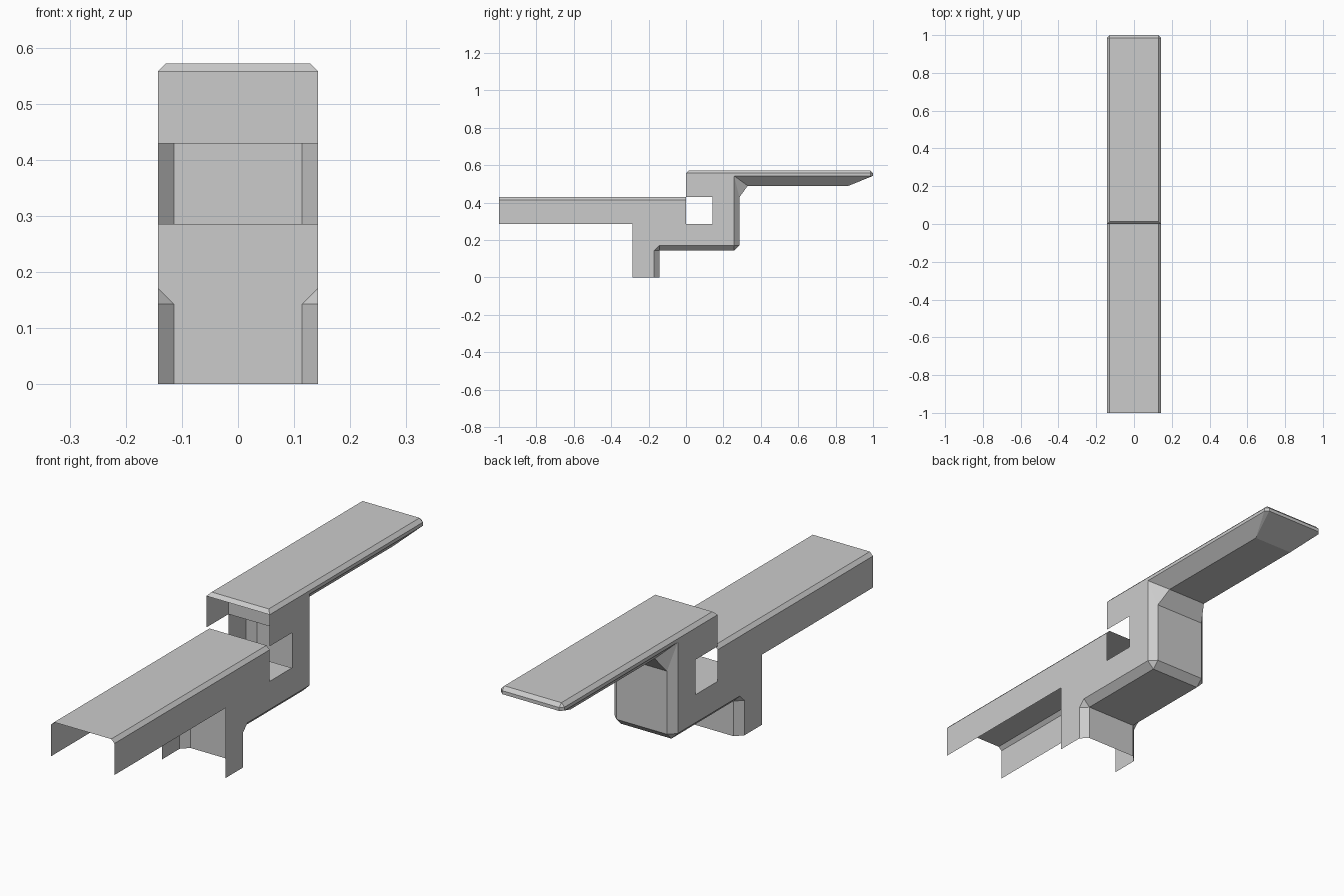
import bpy, bmesh

if "Cube" in bpy.data.objects:
    bpy.data.objects.remove(bpy.data.objects["Cube"])

U = 1 / 7            # grid cell
W = U                # half width
B = 0.0143           # small top bevel
C = 0.0286           # large underside bevel
T = 4 * U            # top of the upper deck
R = T - B            # rim under the top bevel
S = 0.543            # lower rim of the upper deck


def part(name, faces):
    """Sheet part from faces of the +x half, mirrored across x = 0."""
    bm = bmesh.new()
    for f in faces:
        bm.faces.new([bm.verts.new(p) for p in f])
    bmesh.ops.remove_doubles(bm, verts=bm.verts, dist=1e-4)
    bmesh.ops.recalc_face_normals(bm, faces=bm.faces)
    me = bpy.data.meshes.new(name)
    bm.to_mesh(me)
    bm.free()
    ob = bpy.data.objects.new(name, me)
    bpy.context.collection.objects.link(ob)
    m = ob.modifiers.new("mirror", 'MIRROR')
    m.use_clip = True
    return ob


def panel(a, b):
    """Quad from an edge a-b to the centre plane."""
    return [a, b, (0, b[1], b[2]), (0, a[1], a[2])]


# Side walls with the square notch and leg
side = [(-1, 2*U), (-2*U, 2*U), (-2*U, 0), (-U-C, 0), (-U-C, U), (-U, U+C),
        (2*U-C, U+C), (2*U-C, S), (1-B, S), (1-B, R), (0, R), (0, 3*U),
        (U, 3*U), (U, 2*U), (0, 2*U), (0, 3*U-B), (-1, 3*U-B)]
part("side_walls", [[(W, y, z) for y, z in side]])

# Lower deck top with bevelled long edges
a, b = (W-B, -1, 3*U), (W-B, 0, 3*U)
part("lower_deck", [panel(a, b), [a, b, (W, 0, 3*U-B), (W, -1, 3*U-B)]])

# Upper deck top, bevelled all round, with a thin rim at the tip
t0, t1 = (W-B, B, T), (W-B, 1-B, T)
r0, r1, r2 = (W, 0, R), (W, 1-B, R), (W-B, 1, R)
s1, s2 = (W, 1-B, S), (W-B, 1, S)
part("upper_deck", [panel(t0, t1), [t0, t1, r1, r0], panel(r0, t0),
                    [t1, r2, r1], panel(t1, r2), [r1, r2, s2, s1], panel(r2, s2)])

# Underside: leg back, step bottom, column back, flare and tray
x = W - C
i0, i1, i2 = (x, -U, 0), (x, -U, U), (x, 2*U-C, U)
i3, i4 = (x, 2*U, U+C), (x, 2*U, 3*U)
i5, i6 = (0.09, 0.33, 0.49), (0.09, 0.87, 0.49)
o0, o1, o2 = (W, -U-C, 0), (W, -U-C, U), (W, -U, U+C)
o3, o4 = (W, 2*U-C, U+C), (W, 2*U-C, S)
inner = [i0, i1, i2, i3, i4, i5, i6, s2]
part("underside", [panel(p, q) for p, q in zip(inner, inner[1:])] + [
    [o0, o1, i1, i0], [o1, o2, i1], [o2, o3, i2, i1], [o3, i3, i2],
    [o3, o4, i4, i3], [o4, i5, i4], [o4, s1, i6, i5], [s1, s2, i6]])

# Internal step riser and floor, and the wall under the upper deck
part("inner_step", [
    [(W, -U, U+C), (W, -U, 2*U), (0, -U, 2*U), (0, -U, U), (x, -U, U)],
    panel((W, -U, 2*U), (W, U, 2*U))])
part("inner_upper_wall", [
    [(W, U, 3*U), (W, U, R), (W-B, U, T), (0, U, T), (0, U, 3*U)]])
